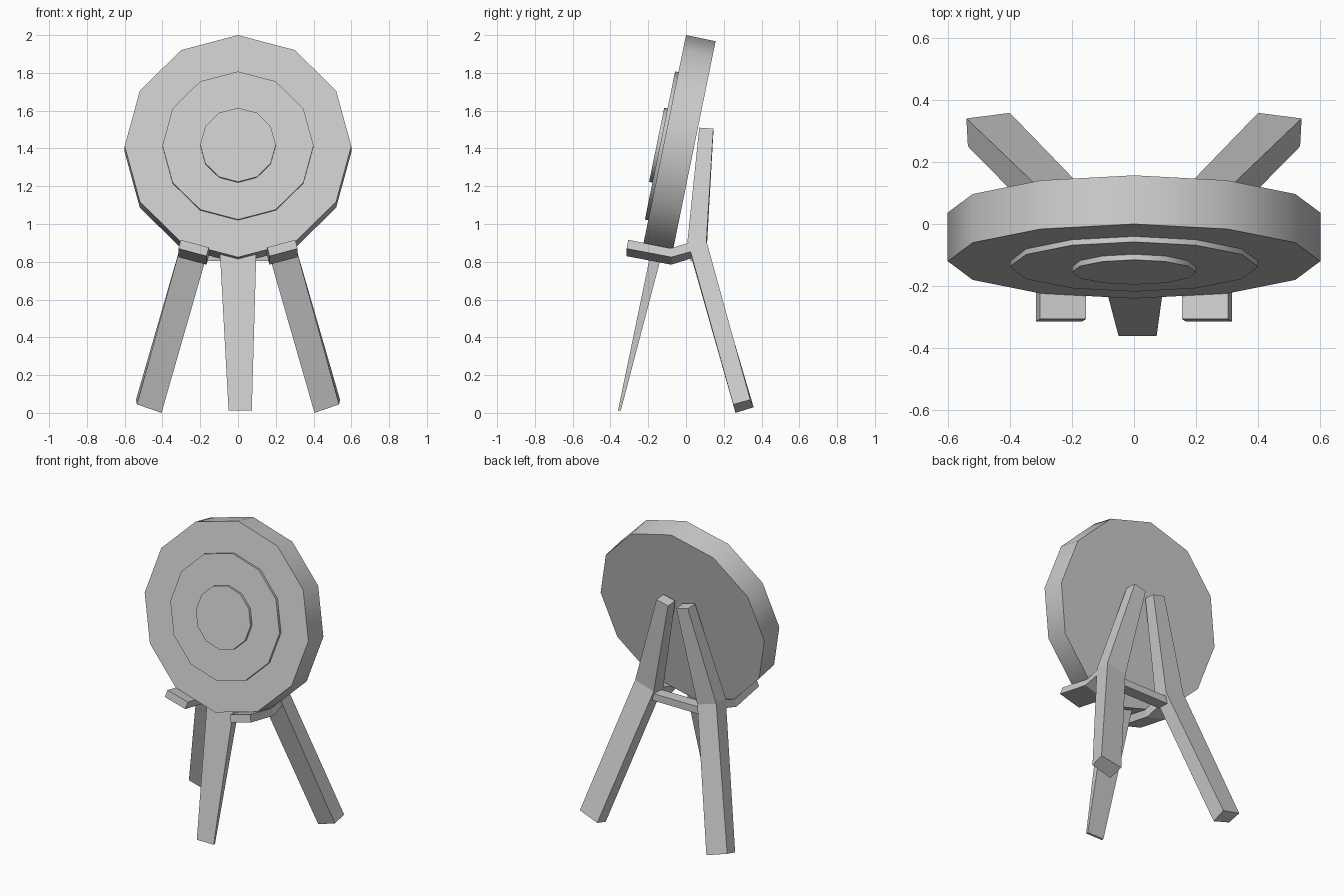
import bpy, bmesh, math
from mathutils import Vector, Matrix

if "Cube" in bpy.data.objects:
    bpy.data.objects.remove(bpy.data.objects["Cube"])

TILT = math.atan2(0.24, 1.176)                    # lean of the round board
ROT = Matrix.Rotation(-TILT, 4, 'X')
BACK = ROT @ Vector((0, 1, 0))                    # direction out of the board's back
FACE = Vector((0, -0.12, 1.412))                  # centre of the front face


def finish(name, bm, mirror=False):
    bmesh.ops.recalc_face_normals(bm, faces=bm.faces)
    me = bpy.data.meshes.new(name)
    bm.to_mesh(me)
    bm.free()
    ob = bpy.data.objects.new(name, me)
    bpy.context.collection.objects.link(ob)
    if mirror:
        ob.modifiers.new("Mirror", 'MIRROR')
    return ob


def loft(name, rings, mirror=False):
    """Skin a row of four-cornered cross-sections and cap both ends."""
    bm = bmesh.new()
    vs = [[bm.verts.new(p) for p in r] for r in rings]
    for a, b in zip(vs, vs[1:]):
        for i in range(4):
            j = (i + 1) % 4
            bm.faces.new((a[i], a[j], b[j], b[i]))
    bm.faces.new(vs[0])
    bm.faces.new(vs[-1][::-1])
    return finish(name, bm, mirror)


def disc(name, radius, front, back):
    """Twelve-sided tilted disc between two depths behind the front face."""
    bm = bmesh.new()
    place = (Matrix.Translation(FACE + BACK * (front + back) / 2)
             @ ROT @ Matrix.Rotation(math.pi / 2, 4, 'X'))
    bmesh.ops.create_cone(bm, cap_ends=True, segments=12, radius1=radius,
                          radius2=radius, depth=back - front, matrix=place)
    ob = finish(name, bm)
    bpy.ops.object.select_all(action='DESELECT')
    ob.select_set(True)
    bpy.context.view_layer.objects.active = ob
    bpy.ops.object.shade_smooth_by_angle(angle=math.radians(35))


def rect(x0, x1, y0, y1, z):
    return [(x0, y0, z), (x1, y0, z), (x1, y1, z), (x0, y1, z)]


# Round board with two raised rings
disc("target_board", 0.60, 0.0, 0.16)
disc("middle_ring", 0.40, -0.018, 0.01)
disc("bullseye", 0.20, -0.036, 0.01)

# Bent rear legs: foot, knee, tip behind the board
loft("rear_leg", [
    [(0.405, 0.262, 0.0), (0.535, 0.25, 0.045), (0.54, 0.34, 0.07), (0.40, 0.358, 0.03)],
    [(0.155, 0.015, 0.87), (0.297, 0.008, 0.91), (0.297, 0.108, 0.91), (0.16, 0.11, 0.87)],
    [(0.03, 0.07, 1.49), (0.115, 0.07, 1.51), (0.115, 0.145, 1.505), (0.03, 0.145, 1.485)],
], mirror=True)

# Support arms running forward from the knees, rolled to match the legs
side = Vector((0.966, 0, 0.26))
rings = []
for y, z, half, slope in ((-0.31, 0.873, 0.077, 0.18), (-0.08, 0.828, 0.077, -0.1),
                          (0.05, 0.868, 0.068, -0.3)):
    c = Vector((0.235, y, z))
    up = Vector((-0.26, slope, 0.966)) * 0.024
    rings.append([c - side * half - up, c + side * half - up,
                  c + side * half + up, c - side * half + up])
loft("support_arm", rings, mirror=True)

# Crossbar between the knees
loft("crossbar", [rect(-0.2, 0.2, 0.025, 0.1, 0.803), rect(-0.2, 0.2, 0.025, 0.1, 0.85)])

# Tapered front leg reaching up into the board
loft("front_leg", [rect(-0.05, 0.073, -0.36, -0.345, 0.013),
                   rect(-0.098, 0.098, -0.178, -0.115, 0.89)])
